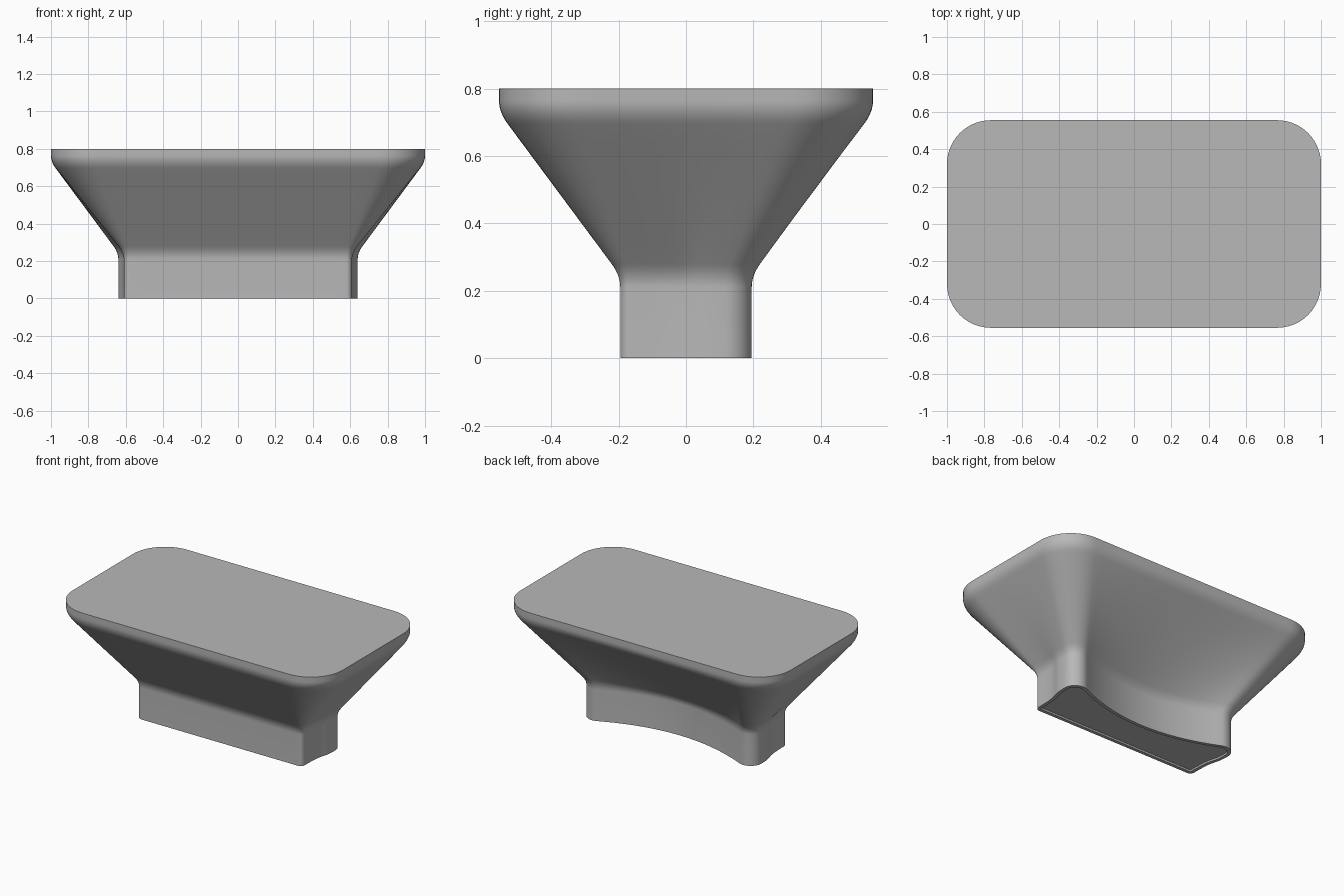
import bpy, bmesh, math
from mathutils import Vector

cube = bpy.data.objects.get("Cube")
if cube:
    bpy.data.objects.remove(cube)

grey = bpy.data.materials.new("light_grey")
grey.use_nodes = True
colour = (0.48, 0.48, 0.48, 1)
grey.diffuse_color = colour
grey.node_tree.nodes["Principled BSDF"].inputs["Base Color"].default_value = colour

COUNTS = (10, 12, 14, 14, 16)  # front, front corner, side, back corner, back


def line(a, b, n):
    return [Vector(a).lerp(Vector(b), i / n) for i in range(n)]


def arc(centre, r, start, end, n):
    angles = [math.radians(start + (end - start) * i / n) for i in range(n)]
    return [Vector((centre[0] + r * math.cos(t), centre[1] + r * math.sin(t))) for t in angles]


def bezier(a, b, c, d, n):
    a, b, c, d = map(Vector, (a, b, c, d))
    out = []
    for i in range(n):
        t = i / n
        s = 1 - t
        out.append(a * s**3 + b * 3 * s * s * t + c * 3 * s * t * t + d * t**3)
    return out


def mirrored(half):
    # Right half runs from front centre to back centre
    return half + [Vector((-p.x, p.y)) for p in reversed(half[1:-1])]


# Foot outline: flat front, waisted sides, rounded back lobes, hollowed back
f, fc, s, bc, b = COUNTS
foot = line((0, -0.195), (0.58, -0.195), f)
foot += arc((0.58, -0.165), 0.03, -90, 0, fc)
foot += bezier((0.61, -0.165), (0.61, 0.05), (0.64, -0.02), (0.64, 0.115), s)
foot += arc((0.56, 0.115), 0.08, 0, 114, bc)
lobe_x = 0.56 + 0.08 * math.cos(math.radians(114))
lobe_y = 0.115 + 0.08 * math.sin(math.radians(114))
sag = 0.12
for i in range(b + 1):
    k = 1 - i / b
    foot.append(Vector((lobe_x * k, lobe_y - sag + sag * k * k)))

# Rim outline: rounded rectangle with matching point counts
W, D, R = 1.0, 0.555, 0.235
rim = line((0, -D), (W - R, -D), f)
rim += arc((W - R, R - D), R, -90, 0, fc)
rim += line((W, R - D), (W, D - R), s)
rim += arc((W - R, D - R), R, 0, 90, bc)
rim += line((W - R, D), (0, D), b) + [Vector((0, D))]

foot, rim = mirrored(foot), mirrored(rim)

# Height and blend of each level, with both bends filleted
LOW, HIGH, TOP, BEND = 0.245, 0.73, 0.8, 0.035
run = BEND / (HIGH - LOW)
levels = [(0, 0)]
for i in range(9):
    t = i / 8
    levels.append((LOW - BEND + 2 * BEND * t, run * t * t))
for i in range(1, 8):
    t = run + (1 - 2 * run) * i / 8
    levels.append((LOW + (HIGH - LOW) * t, t))
for i in range(9):
    t = i / 8
    levels.append((HIGH - BEND + 2 * BEND * t, 1 - run * (1 - t) ** 2))
levels.append((TOP, 1))

# Flared body lofted from foot to rim
bm = bmesh.new()
rings = []
for z, t in levels:
    rings.append([bm.verts.new((*p.lerp(q, t), z)) for p, q in zip(foot, rim)])
n = len(foot)
for lower, upper in zip(rings, rings[1:]):
    for i in range(n):
        j = (i + 1) % n
        bm.faces.new((lower[i], lower[j], upper[j], upper[i]))
bm.faces.new(rings[-1])
base = bm.faces.new(list(reversed(rings[0])))
bm.normal_update()

# Narrow lip around a shallow recess underneath
bmesh.ops.inset_region(bm, faces=[base], thickness=0.022, use_even_offset=True)
bmesh.ops.inset_region(bm, faces=[base], thickness=0.004, depth=-0.01, use_even_offset=True)

mesh = bpy.data.meshes.new("flared_body")
bm.to_mesh(mesh)
bm.free()
mesh.materials.append(grey)
body = bpy.data.objects.new("flared_body", mesh)
bpy.context.collection.objects.link(body)
bpy.ops.object.select_all(action="DESELECT")
body.select_set(True)
bpy.context.view_layer.objects.active = body
bpy.ops.object.shade_smooth_by_angle(angle=math.radians(35))
